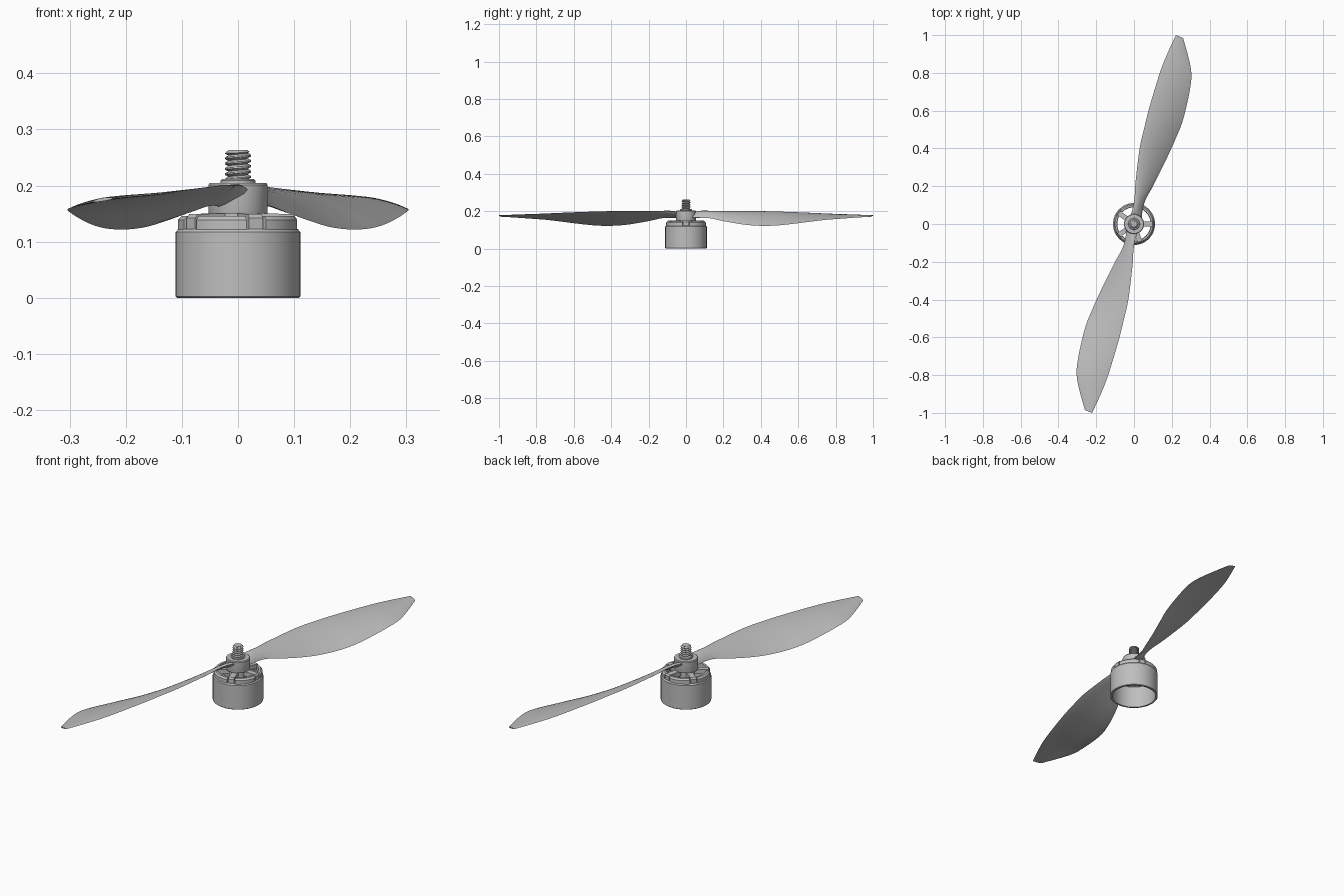
import bpy, math
from mathutils import Vector, Matrix

if "Cube" in bpy.data.objects:
    bpy.data.objects.remove(bpy.data.objects["Cube"])

grey = bpy.data.materials.new("light grey")
colour = (0.52, 0.52, 0.52, 1)
grey.diffuse_color = colour
grey.use_nodes = True
grey.node_tree.nodes["Principled BSDF"].inputs["Base Color"].default_value = colour


def add_mesh(name, verts, faces, smooth=35):
    mesh = bpy.data.meshes.new(name)
    mesh.from_pydata(verts, [], faces)
    mesh.materials.append(grey)
    obj = bpy.data.objects.new(name, mesh)
    bpy.context.collection.objects.link(obj)
    bpy.ops.object.select_all(action='DESELECT')
    obj.select_set(True)
    bpy.context.view_layer.objects.active = obj
    bpy.ops.object.mode_set(mode='EDIT')
    bpy.ops.mesh.select_all(action='SELECT')
    bpy.ops.mesh.normals_make_consistent(inside=False)
    bpy.ops.object.mode_set(mode='OBJECT')
    bpy.ops.object.shade_smooth_by_angle(angle=math.radians(smooth))
    return obj


def lathe(name, loop, start=0, sweep=360, steps=64):
    """Sweep a closed (radius, z) loop around the z axis."""
    full = sweep == 360
    rows = steps if full else steps + 1
    n = len(loop)
    verts = []
    for i in range(rows):
        a = math.radians(start + sweep * i / steps)
        verts += [(r * math.cos(a), r * math.sin(a), z) for r, z in loop]
    faces = []
    for i in range(steps):
        a, b = i * n, ((i + 1) % rows) * n
        for k in range(n):
            m = (k + 1) % n
            faces.append((a + k, b + k, b + m, a + m))
    if not full:
        faces += [tuple(range(n)), tuple(range((rows - 1) * n, rows * n))]
    return add_mesh(name, verts, faces)


def catmull(points, t):
    """Smooth curve through the points, t from 0 to 1."""
    s = t * (len(points) - 1)
    i = min(int(s), len(points) - 2)
    u = s - i
    p = [Vector(points[max(0, min(len(points) - 1, i + k))]) for k in (-1, 0, 1, 2)]
    return 0.5 * (2 * p[1] + (p[2] - p[0]) * u
                  + (2 * p[0] - 5 * p[1] + 4 * p[2] - p[3]) * u ** 2
                  + (3 * p[1] - p[0] - 3 * p[2] + p[3]) * u ** 3)


# Motor bell: an open-bottomed cup wall with a bevelled top edge
lathe("motor_bell", [(.101, 0), (.109, 0), (.111, .002), (.111, .117),
                     (.106, .123), (.088, .123), (.088, .113), (.101, .108)])

# Five raised rim tabs with spokes in the gaps between them
for i in range(5):
    angle = 72 * i
    lathe(f"rim_tab_{i + 1}", [(.09, .121), (.107, .121), (.107, .139),
                               (.1, .146), (.09, .146)], angle + 10, 52, 12)
    profile = [(.03, .128), (.084, .128), (.092, .115), (.104, .118),
               (.104, .142), (.098, .149), (.03, .151)]
    n = len(profile)
    half = .013
    verts = [(r, s * half, z) for s in (-1, 1) for r, z in profile]
    faces = [tuple(range(n)), tuple(range(n, 2 * n))]
    faces += [(k, (k + 1) % n, n + (k + 1) % n, n + k) for k in range(n)]
    spoke = add_mesh(f"spoke_{i + 1}", verts, faces)
    spoke.rotation_euler.z = math.radians(angle)

# Hub, washer and shaft
lathe("propeller_hub", [(0, .15), (.052, .15), (.053, .153), (.053, .201),
                        (.05, .205), (0, .205)])
lathe("shaft_boss", [(0, .115), (.036, .115), (.04, .12), (.04, .152), (0, .152)])
lathe("washer", [(0, .204), (.031, .204), (.031, .209), (.028, .212), (0, .212)])

# Threaded bolt: the radius follows a helix
sides, rows, bottom, top, pitch = 32, 60, .206, .263, .0095
verts = []
for j in range(rows + 1):
    z = bottom + (top - bottom) * j / rows
    for i in range(sides):
        a = math.tau * i / sides
        wave = abs(((z - bottom) / pitch - i / sides) % 1 * 2 - 1)
        r = min(.017 + .009 * wave, .0235, .017 + (top - z) * 1.2)
        verts.append((r * math.cos(a), r * math.sin(a), z))
faces = [tuple(range(sides)), tuple(range(rows * sides, (rows + 1) * sides))]
for j in range(rows):
    for i in range(sides):
        k = (i + 1) % sides
        a, b = j * sides, (j + 1) * sides
        faces.append((a + i, a + k, b + k, b + i))
add_mesh("threaded_bolt", verts, faces, 30)

# Twisted propeller blades, lofted between the high and the low edge
high_edge = [(-.03, .02, .178), (-.012, .065, .197), (.002, .13, .2), (.008, .22, .2),
             (.03, .4, .2), (.057, .52, .197), (.085, .63, .193), (.14, .81, .185),
             (.18, .91, .181), (.222, 1, .177)]
low_edge = [(.04, .02, .165), (.045, .07, .165), (.062, .13, .162), (.1, .2, .147),
            (.165, .33, .126), (.22, .45, .122), (.262, .56, .131), (.299, .73, .152),
            (.3, .83, .16), (.26, .985, .171)]
spans, chords = 54, 10
ring = 2 * chords
verts = []
for j in range(spans + 1):
    t = j / spans
    a, b = catmull(high_edge, t), catmull(low_edge, t)
    thick = .009 * (1 - t) ** 2 + .003
    camber = .07 * (b - a).length * (1 - .6 * t)
    for k in range(ring):
        u = k / chords if k <= chords else 2 - k / chords
        side = 1 if k <= chords else -1
        arch = math.sin(math.pi * u)
        p = a.lerp(b, u)
        p.z += arch * camber + side * thick * math.sqrt(max(arch, 0))
        verts.append(p)
faces = [tuple(range(ring)), tuple(range(spans * ring, (spans + 1) * ring))]
for j in range(spans):
    for k in range(ring):
        m = (k + 1) % ring
        a, b = j * ring, (j + 1) * ring
        faces.append((a + k, a + m, b + m, b + k))
for name, turn in (("back_blade", 0), ("front_blade", math.pi)):
    spin = Matrix.Rotation(turn, 3, 'Z')
    add_mesh(name, [spin @ v for v in verts], faces, 50)
